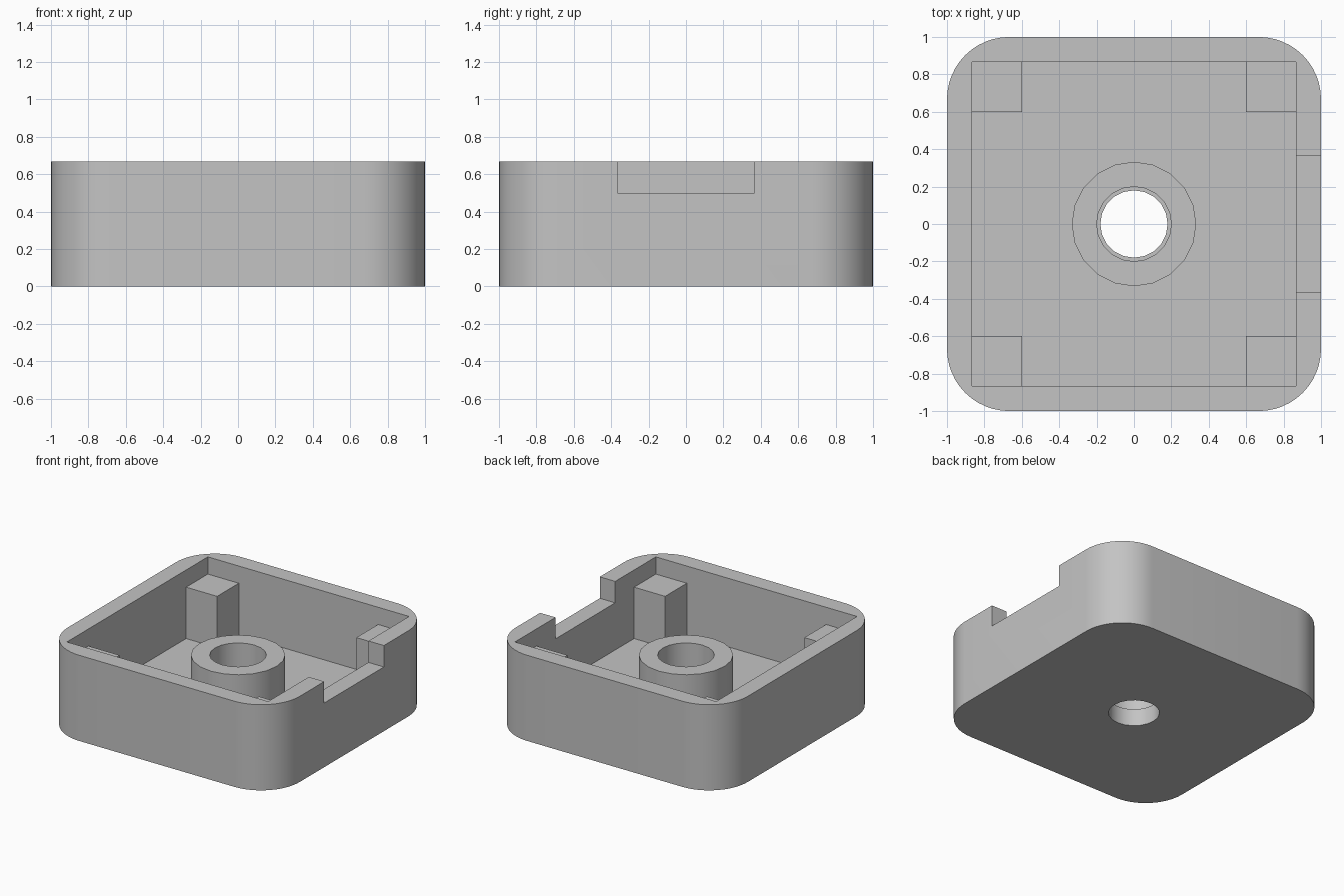
import bpy
import bmesh
from math import radians

cube = bpy.data.objects.get("Cube")
if cube:
    bpy.data.objects.remove(cube, do_unlink=True)

HEIGHT, FLOOR, INNER = 0.667, 0.133, 0.867
EMBED = 0.015

grey = bpy.data.materials.new("plain grey")
grey.use_nodes = True
colour = (0.55, 0.55, 0.55, 1)
grey.diffuse_color = colour
grey.node_tree.nodes["Principled BSDF"].inputs["Base Color"].default_value = colour


def finish(name, bm):
    mesh = bpy.data.meshes.new(name)
    bm.to_mesh(mesh)
    bm.free()
    mesh.materials.append(grey)
    obj = bpy.data.objects.new(name, mesh)
    bpy.context.collection.objects.link(obj)
    return obj


def box(name, low, high, corner=0):
    """Box between two corners, with optional rounded upright edges."""
    bm = bmesh.new()
    bmesh.ops.create_cube(bm, size=1)
    for v in bm.verts:
        v.co = [h if c > 0 else l for c, l, h in zip(v.co, low, high)]
    if corner:
        upright = [e for e in bm.edges
                   if abs(e.verts[0].co.z - e.verts[1].co.z) > 0.01]
        bmesh.ops.bevel(bm, geom=upright, offset=corner, segments=12,
                        profile=0.5, affect='EDGES')
    return finish(name, bm)


def cylinder(name, radius, z0, z1, sides=20):
    bm = bmesh.new()
    bmesh.ops.create_cone(bm, cap_ends=True, segments=sides, radius1=radius,
                          radius2=radius, depth=z1 - z0)
    bmesh.ops.translate(bm, verts=bm.verts, vec=(0, 0, (z0 + z1) / 2))
    return finish(name, bm)


def cut(obj, cutter):
    """Subtract the cutter, then discard it."""
    cutter.hide_render = True
    mod = obj.modifiers.new("cut", 'BOOLEAN')
    mod.operation, mod.solver, mod.object = 'DIFFERENCE', 'EXACT', cutter
    bpy.context.view_layer.objects.active = obj
    bpy.ops.object.modifier_apply(modifier=mod.name)
    bpy.data.objects.remove(cutter, do_unlink=True)


def smooth(obj):
    bpy.ops.object.select_all(action='DESELECT')
    obj.select_set(True)
    bpy.context.view_layer.objects.active = obj
    bpy.ops.object.shade_smooth_by_angle(angle=radians(30))


# Rounded tray with a square cavity, a side notch and a hole in the floor
tray = box("tray", (-1, -1, 0), (1, 1, HEIGHT), corner=0.333)
cut(tray, box("cavity", (-INNER, -INNER, FLOOR), (INNER, INNER, 1)))
cut(tray, box("notch", (0.7, -0.367, 0.5), (1.2, 0.367, 1)))
cut(tray, cylinder("floor_hole", 0.18, -0.5, 0.5))
smooth(tray)

# Central hollow boss
boss = cylinder("boss", 0.333, FLOOR - EMBED, 0.467)
cut(boss, cylinder("boss_bore", 0.2, -0.5, 1))
smooth(boss)

# Square support posts in the four inner corners
for sx, side in ((-1, "right"), (1, "left")):
    for sy, end in ((-1, "front"), (1, "back")):
        xs = sorted((sx * 0.6, sx * (INNER + EMBED)))
        ys = sorted((sy * 0.6, sy * (INNER + EMBED)))
        box(f"{end}_{side}_post", (xs[0], ys[0], FLOOR - EMBED),
            (xs[1], ys[1], 0.533))
